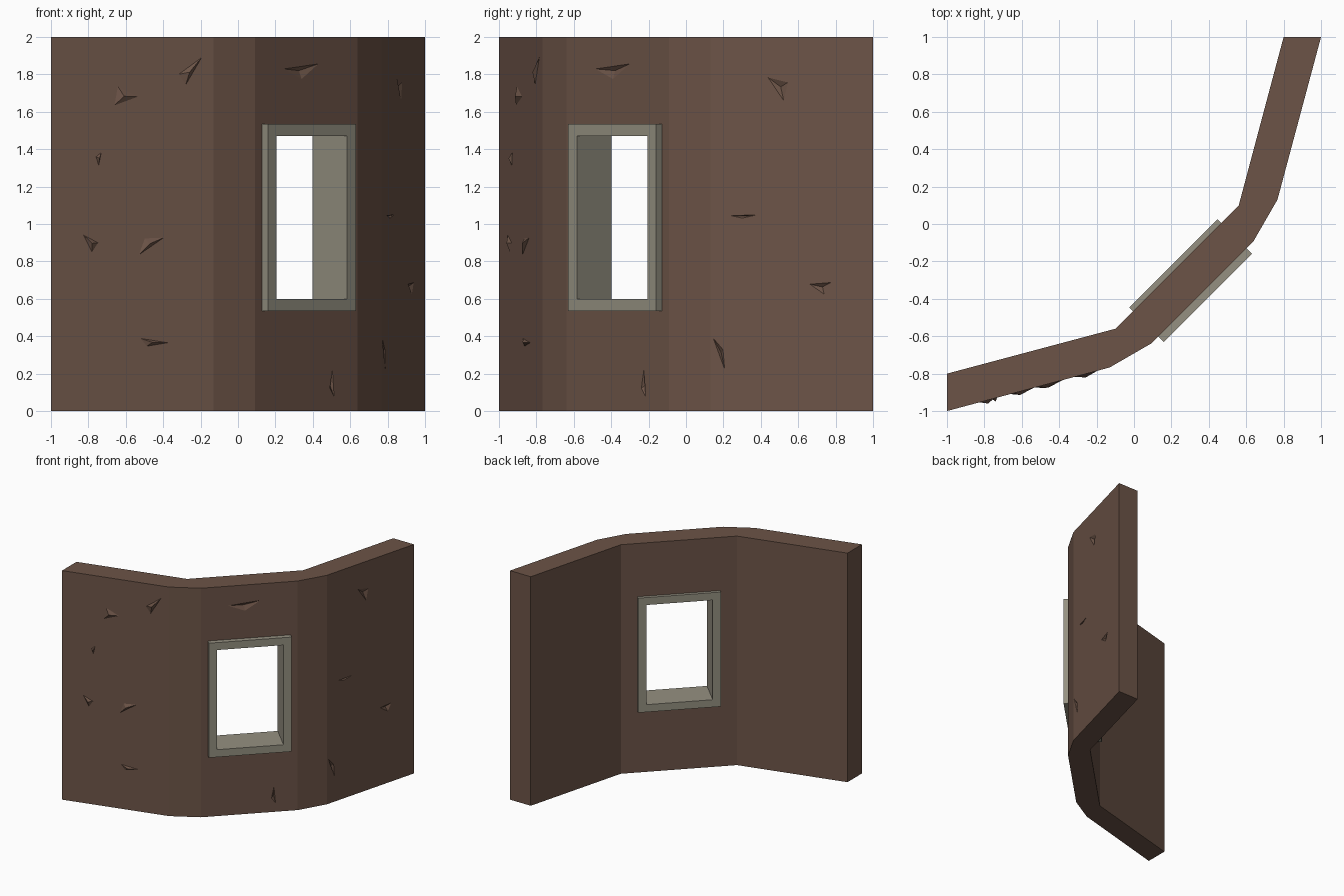
import bpy, bmesh
from math import sqrt
from mathutils import Vector

if "Cube" in bpy.data.objects:
    bpy.data.objects.remove(bpy.data.objects["Cube"])

def material(name, col):
    m = bpy.data.materials.new(name)
    m.diffuse_color = (*col, 1)
    m.use_nodes = True
    m.node_tree.nodes["Principled BSDF"].inputs["Base Color"].default_value = m.diffuse_color
    return m

brown = material("brown_plaster", (0.15, 0.088, 0.063))
stone = material("grey_stone", (0.30, 0.28, 0.22))

def finish(bm, name, mat):
    bmesh.ops.recalc_face_normals(bm, faces=bm.faces)
    me = bpy.data.meshes.new(name)
    bm.to_mesh(me)
    bm.free()
    ob = bpy.data.objects.new(name, me)
    bpy.context.collection.objects.link(ob)
    me.materials.append(mat)
    return ob

def prism(bm, pts, z0, z1):
    f = bm.faces.new([bm.verts.new((x, y, z0)) for x, y in pts])
    r = bmesh.ops.extrude_face_region(bm, geom=[f])
    top = [v for v in r['geom'] if isinstance(v, bmesh.types.BMVert)]
    bmesh.ops.translate(bm, verts=top, vec=(0, 0, z1 - z0))

def diagonal(n, s):
    # n: outward through the middle wall, s: along it
    return ((n + s) / sqrt(2), (s - n) / sqrt(2))

def block(bm, s, n0, n1, z0, z1):
    prism(bm, [diagonal(n0, -s), diagonal(n1, -s), diagonal(n1, s), diagonal(n0, s)], z0, z1)

def cut(ob, cutter, op='DIFFERENCE'):
    m = ob.modifiers.new(cutter.name, 'BOOLEAN')
    m.operation, m.solver, m.object = op, 'EXACT', cutter
    bpy.context.view_layer.objects.active = ob
    bpy.ops.object.modifier_apply(modifier=m.name)
    bpy.data.objects.remove(cutter)

# curved wall: faceted bend, mirrored over the diagonal
half = [(-1, -1), (-0.13, -0.767), (0.09, -0.64)]
inner = [(-0.1, -0.56), (-1, -0.8)]
flip = lambda pts: [(-y, -x) for x, y in reversed(pts)]
bm = bmesh.new()
prism(bm, half + flip(half) + flip(inner) + inner, 0, 2)
wall = finish(bm, "wall", brown)

# window hole in the wall
bm = bmesh.new()
block(bm, 0.3, 0.2, 0.7, 0.567, 1.503)
cut(wall, finish(bm, "hole_cutter", brown))

# chips: each is a triangle on a wall face with a raised or sunken centre
SLOPE = 0.267
faces = {
    "left": (lambda u, z: Vector((u, -1 + (u + 1) * SLOPE, z)), Vector((SLOPE, -1, 0)).normalized()),
    "middle": (lambda u, z: Vector((u, u - 0.73, z)), Vector((1, -1, 0)).normalized()),
    "right": (lambda u, z: Vector((1 + (u - 1) * SLOPE, u, z)), Vector((1, -SLOPE, 0)).normalized()),
}
chips = {
    "left": [(-.665, 1.63, -.645, 1.74, -.53, 1.68), (-.32, 1.80, -.19, 1.895, -.28, 1.74),
             (-.76, 1.36, -.73, 1.385, -.745, 1.31), (-.83, .945, -.745, .9, -.78, .845),
             (-.535, .83, -.39, .93, -.5, .925), (-.525, .39, -.37, .365, -.49, .345)],
    "middle": [(.235, 1.83, .44, 1.86, .34, 1.77), (.49, .12, .505, .23, .515, .07)],
    "right": [(.43, 1.79, .55, 1.76, .525, 1.65), (.23, 1.045, .39, 1.05, .3, 1.03),
              (.655, .68, .78, .69, .74, .62), (.14, .40, .2, .33, .21, .21)],
}
bumps, dents = bmesh.new(), bmesh.new()
for side, tris in chips.items():
    point, n = faces[side]
    bm, d = (bumps, 1) if side == "left" else (dents, -1)
    for t in tris:
        base = [point(t[i], t[i + 1]) for i in (0, 2, 4)]
        apex = sum(base, Vector()) / 3 + n * 0.018 * d
        v = [bm.verts.new(p - n * 0.002 * d) for p in base] + [bm.verts.new(apex)]
        for a, b, c in ((0, 1, 2), (0, 1, 3), (1, 2, 3), (2, 0, 3)):
            bm.faces.new((v[a], v[b], v[c]))
finish(bumps, "raised_chips", brown)
cut(wall, finish(dents, "dent_cutter", brown))

# window frame running through the wall
bm = bmesh.new()
block(bm, 0.333, 0.297, 0.559, 0.535, 1.535)
frame = finish(bm, "window_frame", stone)
bm = bmesh.new()
block(bm, 0.267, 0.2, 0.7, 0.6, 1.47)
cut(frame, finish(bm, "opening_cutter", stone))
